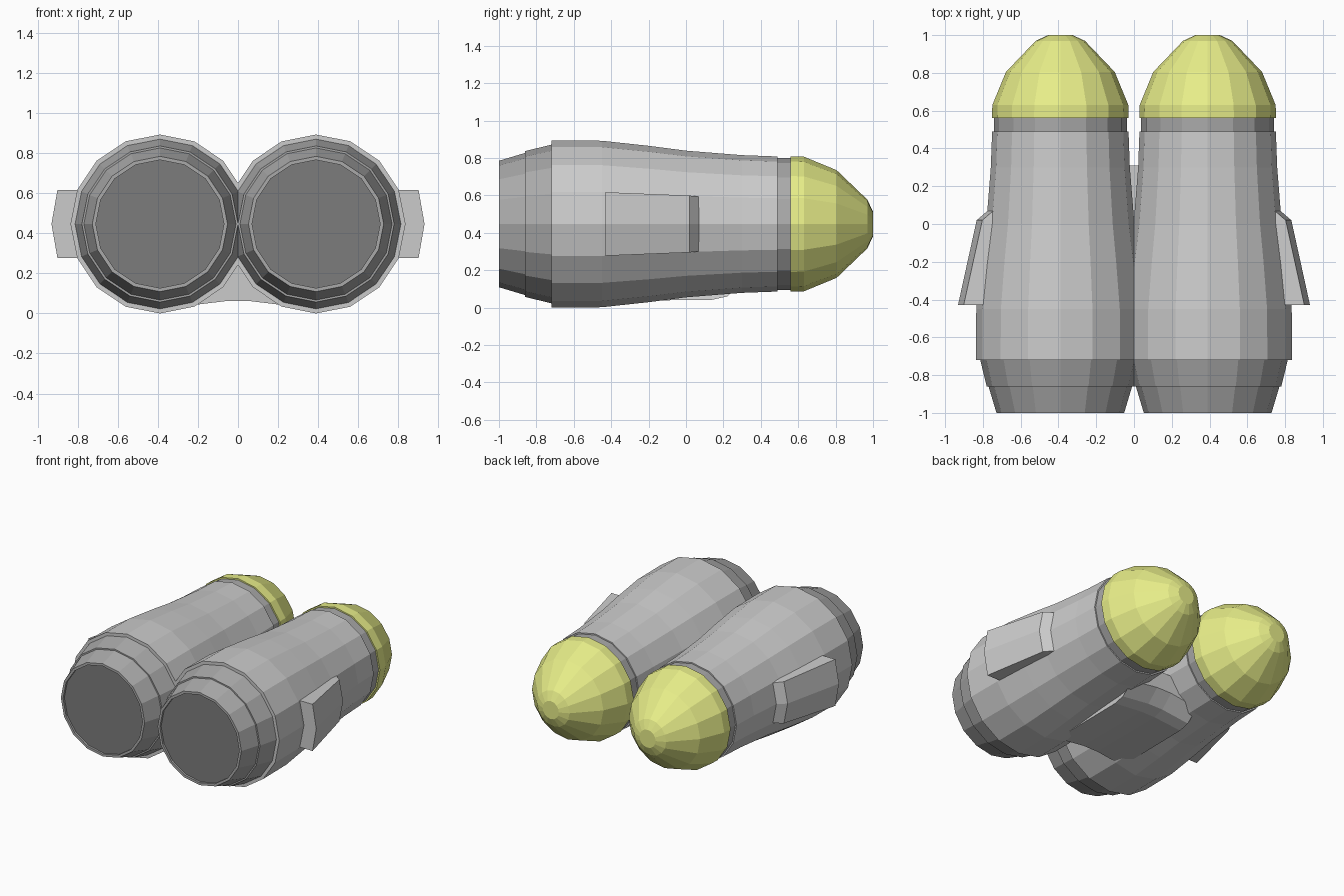
import bpy, bmesh
from math import sin, cos, pi

if "Cube" in bpy.data.objects:
    bpy.data.objects.remove(bpy.data.objects["Cube"])

CX, CZ, SIDES = 0.39, 0.447, 16


def material(name, r, g, b):
    m = bpy.data.materials.new(name)
    m.diffuse_color = (r, g, b, 1)
    m.use_nodes = True
    m.node_tree.nodes["Principled BSDF"].inputs["Base Color"].default_value = m.diffuse_color
    return m


DARK = material("dark_grey", 0.4, 0.4, 0.4)
BLACK = material("charcoal", 0.2, 0.2, 0.2)
YELLOW = material("yellow", 0.8, 0.85, 0.25)


def loft(name, sections, mat=None, caps=(True, True), mirror=True):
    """Skin a row of equal-length point rings; mirror across x = 0."""
    bm = bmesh.new()
    rings = [[bm.verts.new(p) for p in s] for s in sections]
    n = len(rings[0])
    for a, b in zip(rings, rings[1:]):
        for i in range(n):
            j = (i + 1) % n
            bm.faces.new((a[i], a[j], b[j], b[i]))
    if caps[0]:
        bm.faces.new(rings[0])
    if caps[1]:
        bm.faces.new(rings[-1])
    bmesh.ops.recalc_face_normals(bm, faces=bm.faces)
    me = bpy.data.meshes.new(name)
    bm.to_mesh(me)
    bm.free()
    ob = bpy.data.objects.new(name, me)
    bpy.context.collection.objects.link(ob)
    if mat:
        me.materials.append(mat)
    if mirror:
        m = ob.modifiers.new("mirror", 'MIRROR')
        m.use_bisect_axis[0] = True
    return ob


def lathe(name, profile, mat=None, caps=(True, True)):
    """16-sided turned part along y from (y, radius) pairs."""
    def ring(y, r):
        return [(CX + r * cos(2 * pi * k / SIDES), y, CZ + r * sin(2 * pi * k / SIDES))
                for k in range(SIDES)]
    return loft(name, [ring(*p) for p in profile], mat, caps)


# Twin barrels, open ends hidden by the neighbouring parts
lathe("barrel", [(-0.72, 0.42), (-0.72, 0.447), (-0.45, 0.445), (-0.2, 0.418), (0.0, 0.392),
                 (0.3, 0.368), (0.49, 0.361), (0.49, 0.345)], caps=(False, False))

# Stepped front nozzle with a shallow recessed mouth
lathe("nozzle", [(-0.98, 0.32), (-1.0, 0.32), (-1.0, 0.338), (-0.86, 0.38), (-0.86, 0.39),
                 (-0.72, 0.424)], DARK, (False, False))
lathe("nozzle_mouth", [(-0.985, 0.322), (-0.98, 0.322)], BLACK)

# Collar and domed coloured nose
lathe("collar", [(0.49, 0.352), (0.56, 0.352)], DARK, (False, False))
lathe("nose_cap", [(0.56, 0.345), (0.56, 0.362), (0.63, 0.36), (0.805, 0.288),
                   (0.97, 0.13), (1.0, 0.065)], YELLOW, (False, True))


# Wedge pods on the outer flanks with a chevron section
def pod(y, x_in, x_edge, half):
    return [(x_in, y, CZ - half), (x_edge, y, CZ - half), (x_edge + 0.03, y, CZ),
            (x_edge, y, CZ + half), (x_in, y, CZ + half)]


loft("side_pod", [pod(-0.43, 0.7, 0.902, 0.17), pod(0.02, 0.65, 0.803, 0.152),
                  pod(0.07, 0.65, 0.745, 0.146)])


# Saddle fairing bridging the barrels underneath
def web(y, edge, mid, top):
    return [(-0.28, y, edge), (-0.06, y, mid), (0.06, y, mid), (0.28, y, edge),
            (0.2, y, top), (-0.2, y, top)]


loft("belly_fairing", [web(-0.45, 0.035, 0.062, 0.3), web(0.14, 0.042, 0.062, 0.3),
                       web(0.22, 0.06, 0.085, 0.3), web(0.31, 0.14, 0.17, 0.3)], mirror=False)
